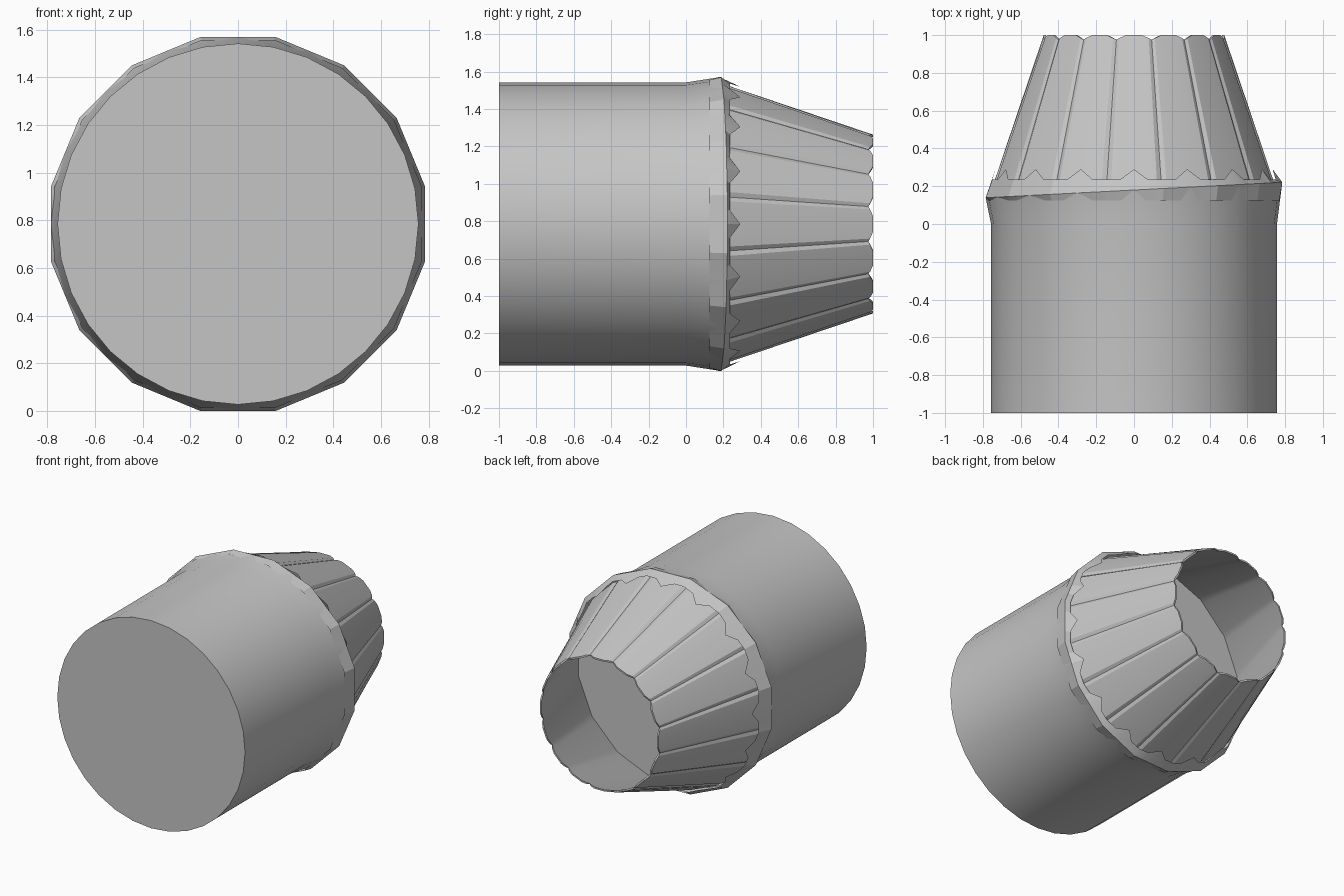
import bpy, bmesh, math

if "Cube" in bpy.data.objects:
    bpy.data.objects.remove(bpy.data.objects["Cube"])

CZ = 0.785            # height of the engine axis
SIDES = 16            # number of petals and collar facets
STEP = 2 * math.pi / SIDES

metal = bpy.data.materials.new("grey_metal")
metal.diffuse_color = (0.56, 0.56, 0.56, 1)
metal.use_nodes = True
metal.node_tree.nodes["Principled BSDF"].inputs["Base Color"].default_value = metal.diffuse_color


def loft(name, rings, cap_start=False, cap_end=False):
    """Skin closed rings of (angle, radius, y) placed round the y axis."""
    bm = bmesh.new()
    loops = [[bm.verts.new((r * math.sin(a), y, CZ + r * math.cos(a)))
              for a, r, y in ring] for ring in rings]
    n = len(loops[0])
    for p, q in zip(loops, loops[1:]):
        for i in range(n):
            j = (i + 1) % n
            bm.faces.new((p[i], p[j], q[j], q[i]))
    if cap_start:
        bm.faces.new(loops[0][::-1])
    if cap_end:
        bm.faces.new(loops[-1])
    mesh = bpy.data.meshes.new(name)
    bm.to_mesh(mesh)
    bm.free()
    mesh.materials.append(metal)
    obj = bpy.data.objects.new(name, mesh)
    bpy.context.collection.objects.link(obj)
    bpy.context.view_layer.objects.active = obj
    obj.select_set(True)
    bpy.ops.object.shade_smooth_by_angle(angle=math.radians(20))
    obj.select_set(False)
    return obj


def tilt(a, r):
    """Slightly slanted rim of the flare."""
    return 0.18 + 0.052 * r * math.sin(a)


# Cylindrical casing with flared rear lip
angles = [i * math.pi / 16 for i in range(32)]
loft("casing", [[(a, 0.757, -1) for a in angles],
                [(a, 0.757, 0) for a in angles],
                [(a, 0.785, tilt(a, 0.785)) for a in angles]], cap_start=True)


# Faceted collar with a toothed skirt over the petals
def collar_ring(apothem, y_of):
    ring = []
    for i in range(SIDES):
        for k in (-2, -1, 0, 1):
            local = k * STEP / 4
            a, r = i * STEP + local, apothem / math.cos(local)
            ring.append((a, r, y_of(a, r, k)))
    return ring


skirt = [(a, r - (0.016 if y > 0.25 else 0), y) for a, r, y in
         collar_ring(0.75, lambda a, r, k: 0.29 if k == 0 else 0.235)]
loft("collar", [collar_ring(0.77, lambda a, r, k: 0.125),
                collar_ring(0.785, lambda a, r, k: tilt(a, r)),
                skirt])


# Nozzle petals: recessed seams, scalloped ends, flat inner panels
def petal_ring(apothem, y, recess=0.0, scallop=False):
    ring = []
    for i in range(SIDES):
        for deg in (-11.25, -9.3, -5, 0, 5, 9.3):
            local = math.radians(deg)
            r = apothem / math.cos(local)
            dip = 0
            if deg == -11.25:
                r -= recess
                dip = 0.025
            elif abs(deg) == 9.3:
                dip = 0.016
            ring.append((i * STEP + local, r, y - (dip if scallop else 0)))
    return ring


loft("nozzle_petals", [petal_ring(0.748, 0.2, 0.016),
                       petal_ring(0.478, 1.0, 0.008, True),
                       petal_ring(0.466, 1.0, 0, True),
                       petal_ring(0.728, 0.2)], cap_end=True)
